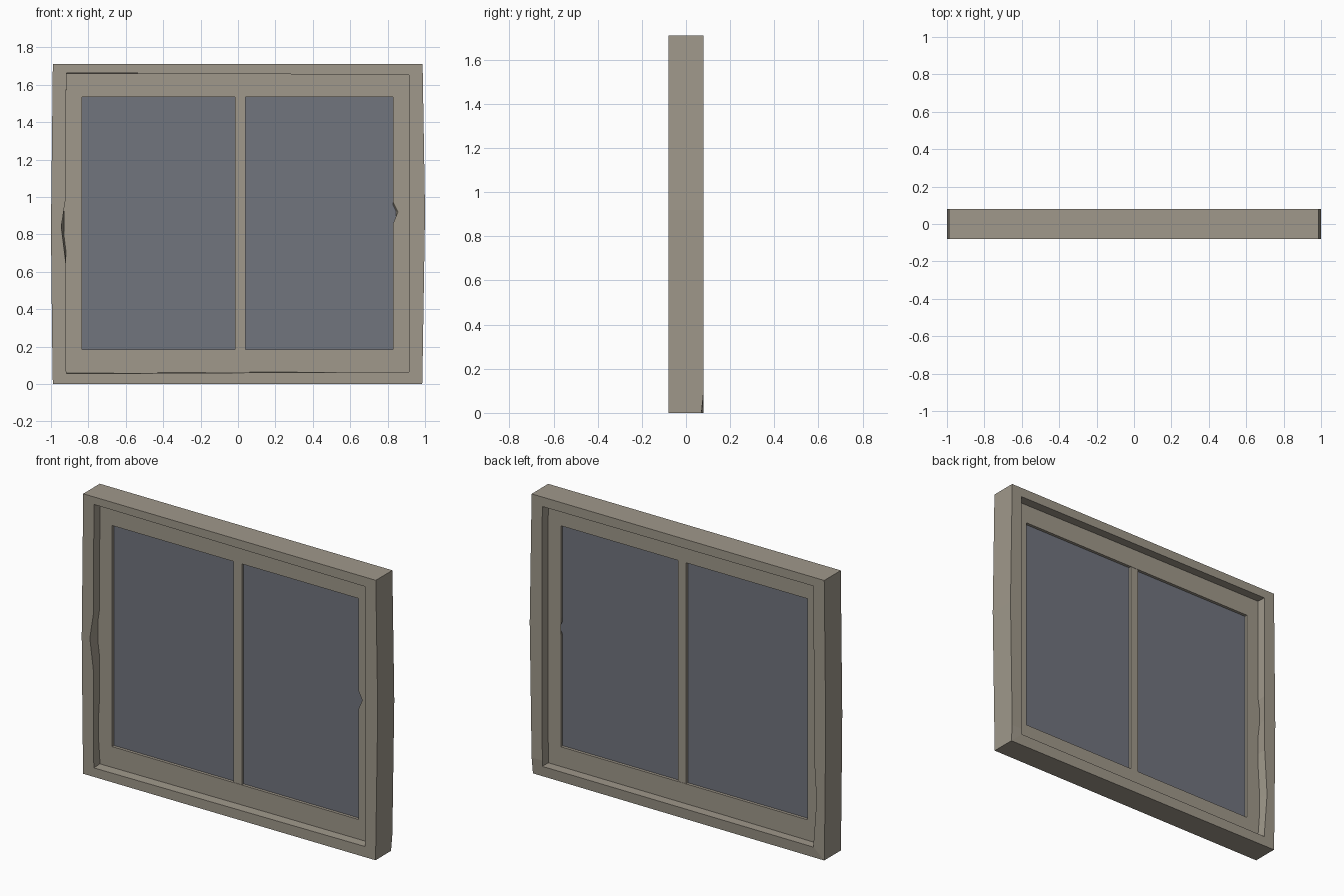
import bpy, bmesh

if "Cube" in bpy.data.objects:
    bpy.data.objects.remove(bpy.data.objects["Cube"])


def material(name, rgb):
    m = bpy.data.materials.new(name)
    m.diffuse_color = (*rgb, 1)
    m.use_nodes = True
    m.node_tree.nodes["Principled BSDF"].inputs["Base Color"].default_value = m.diffuse_color
    return m


wood = material("weathered beige", (0.35, 0.316, 0.257))
pane = material("blue grey glass", (0.166, 0.176, 0.208))


def ring(name, outer, inner, y0, y1, mat, moves):
    """Closed frame: four loops bridged together; moves = {(loop, index): xyz}."""
    bm = bmesh.new()
    loops = []
    for pts, y in ((outer, y0), (outer, y1), (inner, y1), (inner, y0)):
        loops.append([bm.verts.new((x, y, z)) for x, z in pts])
    for (l, i), co in moves.items():
        loops[l][i].co = co
    n = len(outer)
    for l in range(4):
        a, b = loops[l], loops[(l + 1) % 4]
        for i in range(n):
            j = (i + 1) % n
            bm.faces.new((a[i], a[j], b[j], b[i]))
    bmesh.ops.recalc_face_normals(bm, faces=bm.faces[:])
    finish(name, bm, mat)


def box(name, x0, x1, y0, y1, z0, z1, mat):
    bm = bmesh.new()
    bmesh.ops.create_cube(bm, size=1)
    for v in bm.verts:
        v.co = (x1 if v.co.x > 0 else x0, y1 if v.co.y > 0 else y0,
                z1 if v.co.z > 0 else z0)
    finish(name, bm, mat)


def finish(name, bm, mat):
    me = bpy.data.meshes.new(name)
    bm.to_mesh(me)
    bm.free()
    me.materials.append(mat)
    bpy.context.collection.objects.link(bpy.data.objects.new(name, me))


# Outer frame: slightly bowed sides, worn notches on the left reveal,
# and a chipped lower back corner
outer = [(-0.99, 0), (0.985, 0), (0.987, 0.1), (1.0, 0.92), (0.987, 1.71),
         (-0.99, 1.71), (-0.998, 1.0), (-1.0, 0.84), (-0.998, 0.64),
         (-0.995, 0.35), (-0.992, 0.1)]
inner = [(-0.918, 0.062), (0.915, 0.065), (0.915, 0.1), (0.918, 0.92),
         (0.915, 1.652), (-0.918, 1.656), (-0.92, 1.0), (-0.92, 0.84),
         (-0.92, 0.64), (-0.92, 0.35), (-0.919, 0.1)]
ring("outer_frame", outer, inner, -0.08, 0.08, wood, {
    (3, 0): (-0.918, -0.08, 0.055),
    (3, 5): (-0.918, -0.08, 1.664),
    (3, 7): (-0.945, -0.08, 0.84),
    (2, 9): (-0.938, 0.08, 0.35),
    (1, 1): (0.985, 0.07, 0),
})

# Sash set back inside the frame, with a small chip on the right edge
s_out = [(-0.93, 0.05), (0.93, 0.05), (0.93, 0.86), (0.93, 0.93),
         (0.93, 0.97), (0.93, 1.67), (-0.93, 1.67)]
s_in = [(-0.835, 0.185), (0.83, 0.185), (0.83, 0.86), (0.83, 0.93),
        (0.83, 0.97), (0.83, 1.535), (-0.835, 1.535)]
ring("sash", s_out, s_in, -0.022, 0.022, wood, {(3, 3): (0.855, -0.022, 0.92)})

# Centre bar
box("centre_bar", -0.015, 0.04, -0.02, 0.02, 0.18, 1.54, wood)

# Two panes
for name, x0, x1 in (("left_pane", -0.845, -0.01), ("right_pane", 0.035, 0.86)):
    box(name, x0, x1, -0.004, 0.004, 0.175, 1.545, pane)
